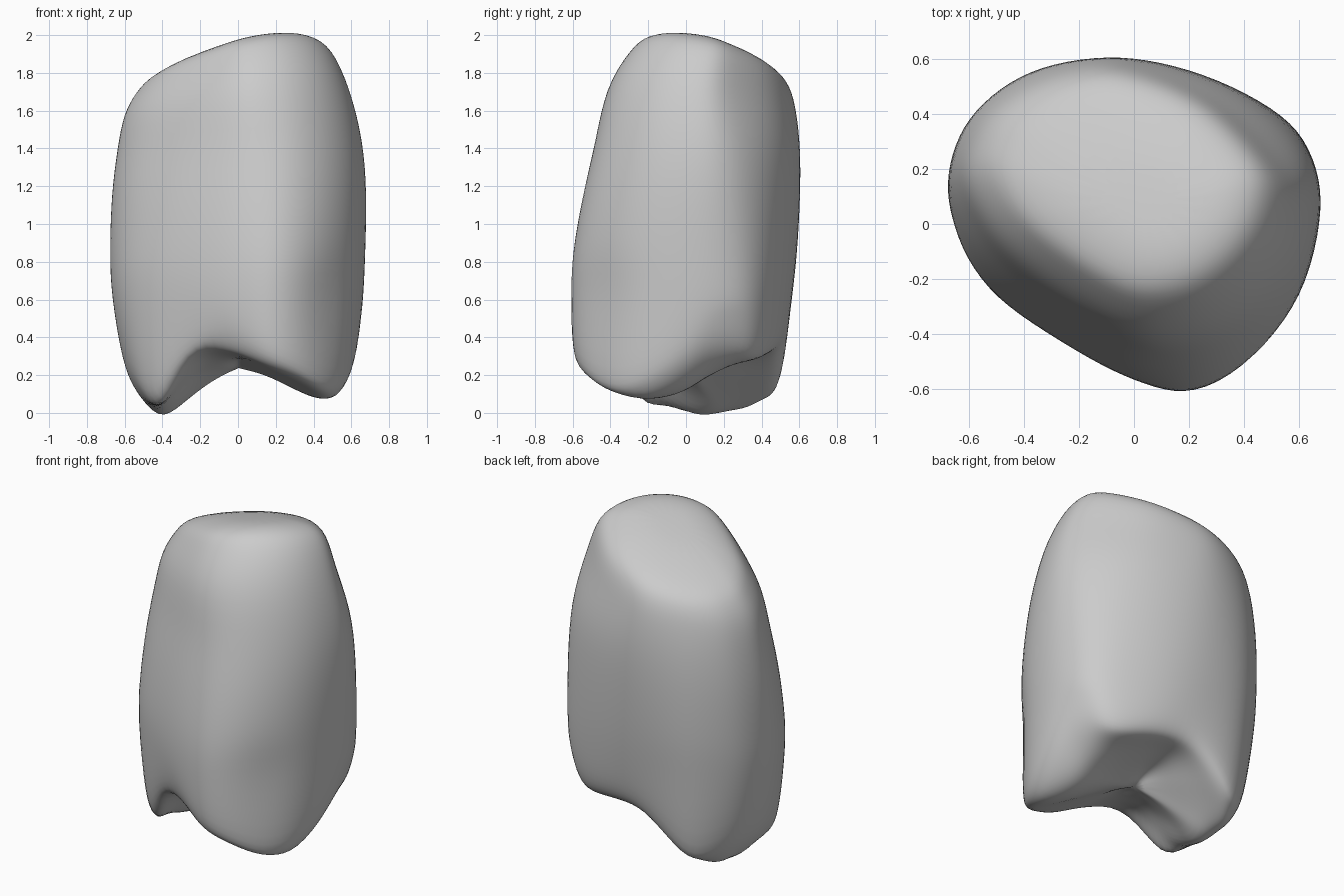
import bpy, bmesh, math
from mathutils import Vector

if "Cube" in bpy.data.objects:
    bpy.data.objects.remove(bpy.data.objects["Cube"], do_unlink=True)

# Plan outlines of the lower body and of the crown, matched point for point
LOWER = [(.67, 0), (.62, -.22), (.515, -.405), (.365, -.545), (.2, -.605), (.05, -.58),
         (-.1, -.52), (-.3, -.4), (-.48, -.27), (-.6, -.12), (-.66, .03), (-.68, .16),
         (-.65, .3), (-.58, .42), (-.45, .53), (-.3, .59), (-.1, .61), (.1, .595),
         (.3, .54), (.5, .44), (.62, .32), (.67, .17)]
UPPER = [(.67, -.04), (.635, -.2), (.555, -.355), (.435, -.485), (.285, -.575), (.12, -.605),
         (-.01, -.58), (-.16, -.5), (-.34, -.37), (-.52, -.21), (-.63, -.04), (-.68, .12),
         (-.65, .26), (-.59, .38), (-.47, .49), (-.31, .57), (-.12, .61), (.06, .58),
         (.28, .49), (.45, .36), (.59, .2), (.66, .08)]
N = len(LOWER)


def ring_points(x0, x1, y0, y1, blend):
    """Mix the two outlines and fit them into the given extents."""
    for p, q in zip(LOWER, UPPER):
        x, y = Vector(p) + (Vector(q) - Vector(p)) * blend
        yield x0 + (x + .68) / 1.35 * (x1 - x0), y0 + (y + .605) / 1.215 * (y1 - y0)


def underside(x, y):
    """A ridge joins two cusps, and rises away from it to the rim on either side."""
    if x < -.4:
        z = -.035 - .95 * (x + .4)
    elif x < 0:
        z = .27 + .765 * x
    elif x < .47:
        z = .27 - .52 * x
    else:
        z = .026 + .7 * (x - .47)
    d = y - (.02 - .28 * x)
    if d > 0:
        return z + (.08 + .46 * max(x, 0)) * math.tanh(d / .38)
    notch = .46 * math.exp(-((x + .22) / .14) ** 2)
    return z - d * (.08 + notch + .4 * max(x - .1, 0))


bm = bmesh.new()
rings = []


def add_ring(extents, height, blend):
    rings.append([bm.verts.new((x, y, height(x, y))) for x, y in ring_points(*extents, blend)])


# Hollow underside, from the middle out to the rim
RIM = (-.55, .605, -.56, .49)
for s in (.25, .5, .72, .9):
    add_ring([e * s for e in RIM], underside, -.3)
add_ring(RIM, lambda x, y: underside(x, y) + .025, -.3)
add_ring((-.61, .637, -.595, .53), lambda x, y: underside(x, y) + .11, -.3)

# Side wall, shoulder and sloping top: extents, height, tilt, outline blend
for extents, z0, tilt, blend in [
        ((-.667, .657, -.606, .562), .62, 0, -.2),
        ((-.678, .668, -.6, .588), .85, 0, 0),
        ((-.67, .675, -.552, .605), 1.15, 0, .3),
        ((-.64, .655, -.485, .605), 1.42, .15, .6),
        ((-.605, .585, -.42, .585), 1.66, .5, 1),
        ((-.54, .495, -.3, .55), 1.835, .9, 1),
        ((-.45, .39, -.215, .475), 1.92, 1, 1),
        ((-.22, .24, -.08, .27), 1.962, 1, 1)]:
    add_ring(extents, lambda x, y: z0 + tilt * (.22 * x - .2 * y), blend)

# Skin the rings and close both ends
for a, b in zip(rings, rings[1:]):
    for i in range(N):
        j = (i + 1) % N
        bm.faces.new((a[i], a[j], b[j], b[i]))
for ring in (rings[0], rings[-1]):
    middle = bm.verts.new(sum((v.co for v in ring), Vector((0, 0, .2))) / N)
    for i in range(N):
        bm.faces.new((ring[i], ring[(i + 1) % N], middle))
bmesh.ops.recalc_face_normals(bm, faces=bm.faces)

# Slight hollow in the front right flank
for v in bm.verts:
    near = (v.co - Vector((.47, -.42, .62))).length
    v.co += Vector((-.6, .8, 0)) * .025 * math.exp(-(near / .18) ** 2)

# Push the cage outward along its curvature so the rounded surface keeps the ring sizes
offsets = []
for v in bm.verts:
    around = [e.other_vert(v).co for e in v.link_edges]
    offsets.append((v.co - sum(around, Vector()) / len(around)) * .55)
for v, offset in zip(bm.verts, offsets):
    if len(v.link_edges) == 4:
        v.co += offset
for face in bm.faces:
    face.smooth = True

mesh = bpy.data.meshes.new("body")
bm.to_mesh(mesh)
bm.free()
body = bpy.data.objects.new("body", mesh)
bpy.context.collection.objects.link(body)
rounding = body.modifiers.new("rounding", "SUBSURF")
rounding.levels = rounding.render_levels = 2

# Plain grey finish
grey = bpy.data.materials.new("light grey")
grey.use_nodes = True
colour = (.6, .6, .6, 1)
grey.diffuse_color = colour
grey.node_tree.nodes["Principled BSDF"].inputs["Base Color"].default_value = colour
mesh.materials.append(grey)
